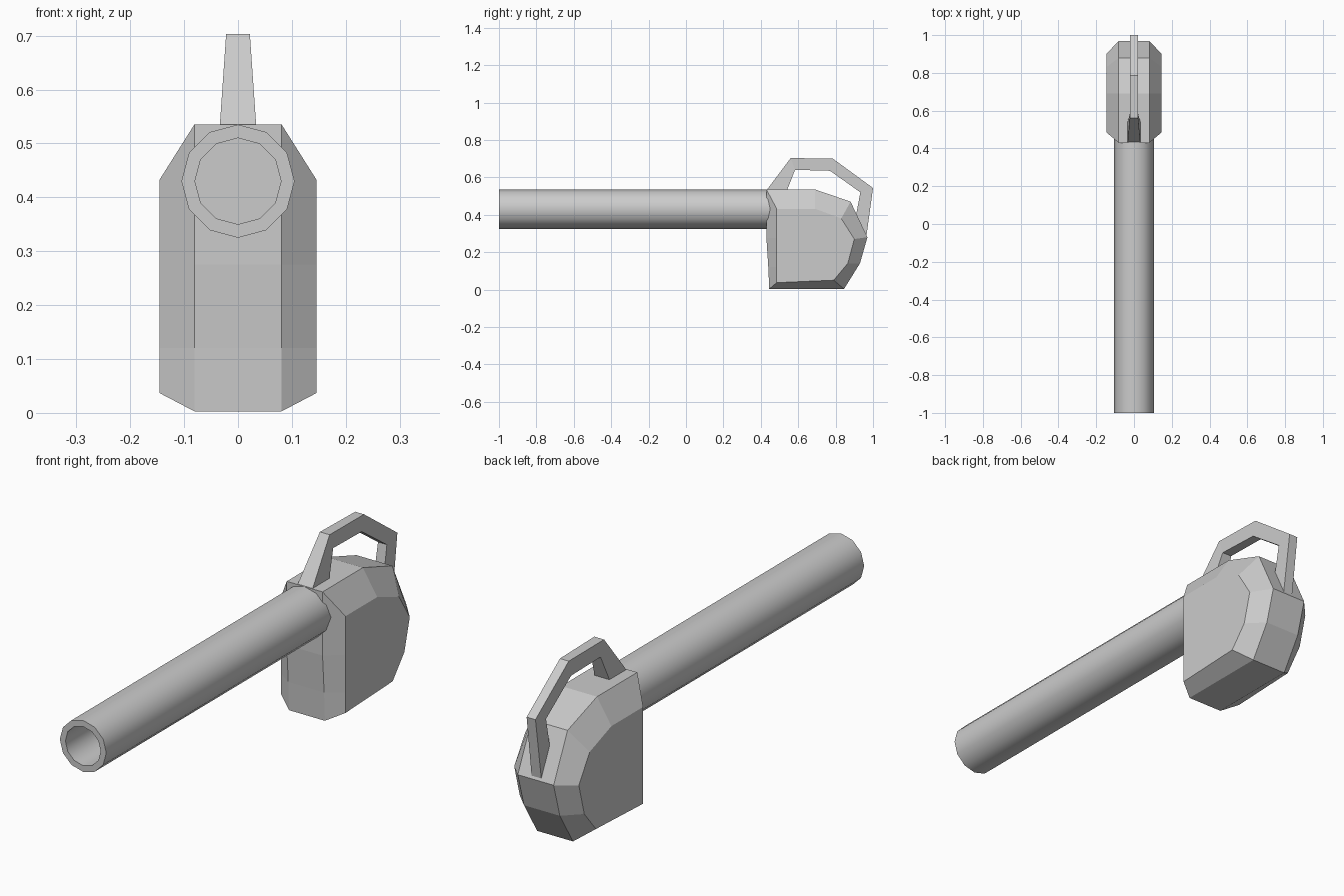
import bpy, bmesh, math

if "Cube" in bpy.data.objects:
    bpy.data.objects.remove(bpy.data.objects["Cube"])


def loft(name, rings):
    """Skin equal-length rings of points and cap both ends."""
    bm = bmesh.new()
    rows = [[bm.verts.new(p) for p in ring] for ring in rings]
    n = len(rows[0])
    for a, b in zip(rows, rows[1:]):
        for i in range(n):
            j = (i + 1) % n
            bm.faces.new((a[i], a[j], b[j], b[i]))
    bm.faces.new(rows[0])
    bm.faces.new(rows[-1])
    bmesh.ops.recalc_face_normals(bm, faces=bm.faces)
    mesh = bpy.data.meshes.new(name)
    bm.to_mesh(mesh)
    bm.free()
    obj = bpy.data.objects.new(name, mesh)
    bpy.context.collection.objects.link(obj)
    return obj


# Chamfered body: wide middle profile and smaller side profile (y, z)
middle = [(.43, .535), (.69, .535), (.88, .47), (.97, .28), (.93, .14),
          (.845, .003), (.445, .003), (.44, .12), (.43, .275)]
side = [(.485, .432), (.69, .432), (.83, .38), (.90, .27), (.865, .14),
        (.79, .05), (.485, .037), (.485, .12), (.485, .275)]
sections = [(-.146, side), (-.081, middle), (.081, middle), (.146, side)]
loft("body", [[(x, y, z) for y, z in prof] for x, prof in sections])


# Hollow twelve-sided tube, its back end buried in the body
def circle(r, y, n=12):
    return [(r * math.sin(2 * math.pi * i / n), y,
             .43 + r * math.cos(2 * math.pi * i / n)) for i in range(n)]


tube = loft("tube", [circle(.105, .47), circle(.105, -1),
                     circle(.08, -1), circle(.08, .425)])
bpy.context.view_layer.objects.active = tube
tube.select_set(True)
bpy.ops.object.shade_smooth_by_angle(angle=math.radians(40))

# Arched carrying handle: outer point, inner point, half width
stations = [((.43, .53), (.54, .53), .034),
            ((.56, .703), (.583, .64), .022),
            ((.785, .70), (.77, .635), .02),
            ((1.0, .543), (.932, .52), .02),
            ((.963, .275), (.908, .39), .022)]
loft("handle", [[(-w, *o), (w, *o), (w, *i), (-w, *i)]
                for o, i, w in stations])
